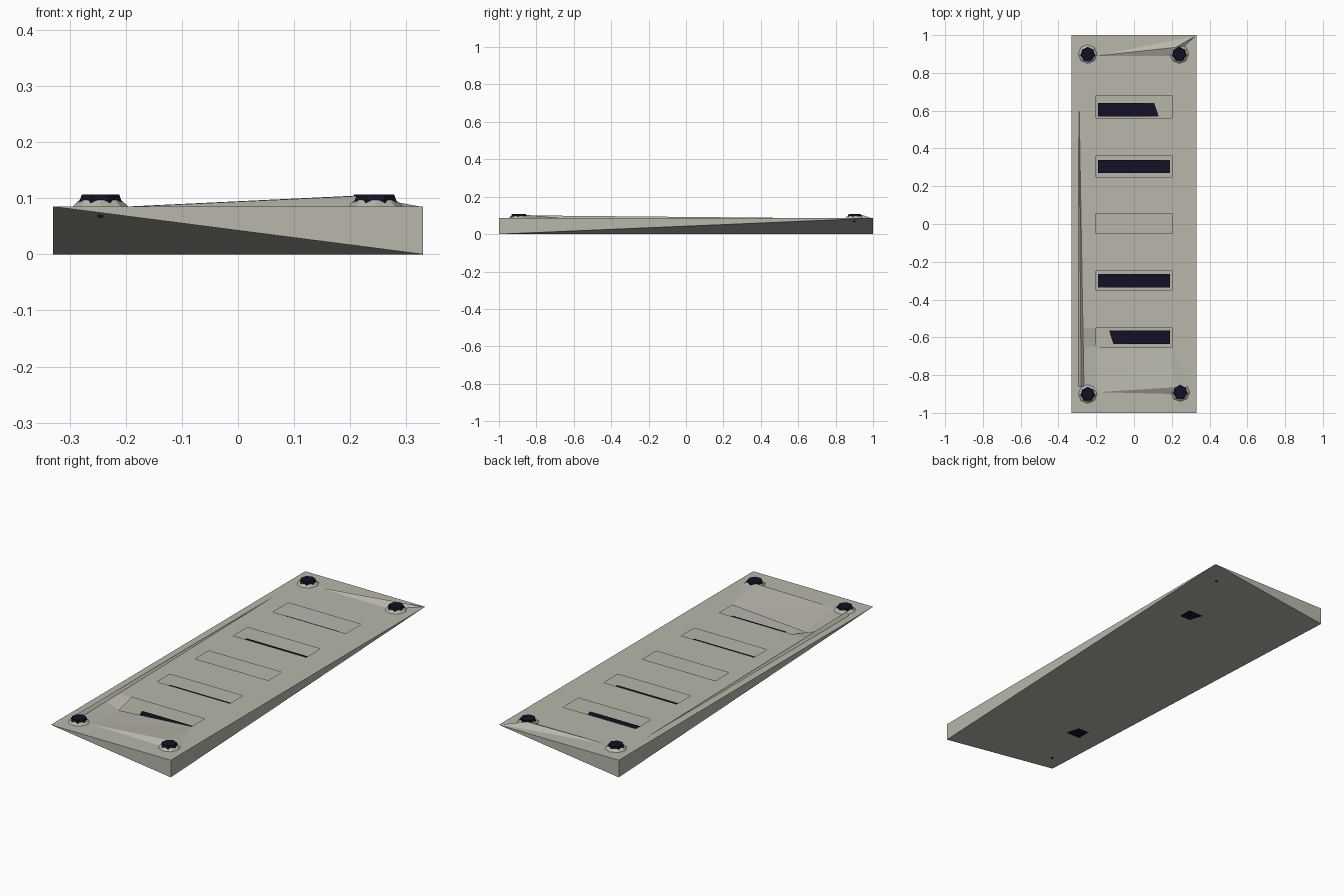
import bpy, bmesh

if "Cube" in bpy.data.objects:
    bpy.data.objects.remove(bpy.data.objects["Cube"], do_unlink=True)

W, L, TOP = 0.33, 1.0, 0.085


def material(name, color):
    m = bpy.data.materials.new(name)
    m.use_nodes = True
    m.diffuse_color = (*color, 1)
    bsdf = next(n for n in m.node_tree.nodes if n.type == 'BSDF_PRINCIPLED')
    bsdf.inputs["Base Color"].default_value = (*color, 1)
    return m


STONE = material("warm_grey", (0.48, 0.47, 0.41))
NAVY = material("dark_navy", (0.006, 0.005, 0.018))


def finish(name, bm, mat):
    mesh = bpy.data.meshes.new(name)
    bm.to_mesh(mesh)
    bm.free()
    mesh.materials.append(mat)
    obj = bpy.data.objects.new(name, mesh)
    bpy.context.collection.objects.link(obj)
    return obj


def sheet(name, faces, mat):
    bm = bmesh.new()
    for pts in faces:
        bm.faces.new([bm.verts.new(p) for p in pts])
    bmesh.ops.remove_doubles(bm, verts=bm.verts, dist=1e-5)
    return finish(name, bm, mat)


def cone(bm, x, y, z0, z1, r0, r1, sides, caps):
    res = bmesh.ops.create_cone(bm, cap_ends=caps, segments=sides,
                                radius1=r0, radius2=r1, depth=z1 - z0)
    bmesh.ops.translate(bm, verts=res["verts"], vec=(x, y, (z0 + z1) / 2))


# Top panel: a grid with five rectangular openings and one sunken corner
slots = [(-0.65, -0.55), (-0.35, -0.25), (-0.05, 0.055), (0.25, 0.36), (0.56, 0.68)]
xs = [-W, -0.28, -0.2, 0.2, W]
ys = [-L, -0.88] + [y for s in slots for y in s] + [L]


def top_point(x, y):
    sunken = (x, y) == (-0.2, -0.65)
    return (x, y, 0.058 if sunken else TOP)


cells = []
for x0, x1 in zip(xs, xs[1:]):
    for y0, y1 in zip(ys, ys[1:]):
        if x0 == -0.2 and (y0, y1) in slots:
            continue
        cells.append([top_point(x0, y0), top_point(x1, y0),
                      top_point(x1, y1), top_point(x0, y1)])
sheet("top_panel", cells, STONE)

# Tapered walls and creased underside: two opposite corners reach the ground
A, B = (-W, -L, TOP), (W, -L, TOP)
C, D = (W, L, TOP), (-W, L, TOP)
low_front, low_back = (W, -L, 0), (-W, L, 0)
sheet("walls_and_underside", [
    (A, low_front, B), (B, low_front, C),
    (C, low_back, D), (D, low_back, A),
    (A, low_back, low_front), (C, low_front, low_back)], STONE)

# Dark slats inside the openings; the middle one is empty
for i, y in enumerate((-0.6, -0.3, 0.305, 0.605)):
    z = 0.041
    sheet(f"slat_{i + 1}", [[(-0.19, y - 0.035, z), (0.19, y - 0.035, z),
                             (0.19, y + 0.035, z), (-0.19, y + 0.035, z)]], NAVY)

# Corner bolts with flared collars and thin shafts
for name, x, y in (("front_right", -0.245, -0.9), ("front_left", 0.245, -0.89),
                   ("back_right", -0.245, 0.9), ("back_left", 0.24, 0.9)):
    bm = bmesh.new()
    cone(bm, x, y, TOP, 0.097, 0.05, 0.036, 8, False)
    finish(name + "_collar", bm, STONE)
    bm = bmesh.new()
    cone(bm, x, y, 0.087, 0.107, 0.041, 0.034, 7, True)
    cone(bm, x, y, 0.066, 0.09, 0.006, 0.006, 6, True)
    finish(name + "_bolt", bm, NAVY)


# Low faceted ridges running from bolt to bolt
def ridge(name, apex, base):
    sheet(name, [(apex, (*p, TOP), (*q, TOP))
                 for p, q in zip(base, base[1:] + base[:1])], STONE)


ridge("front_ridge", (0.215, -0.865, 0.104),
      [(-0.19, -0.89), (0.21, -0.9), (0.29, -0.86), (0.2, -0.66)])
ridge("back_ridge", (0.22, 0.935, 0.105),
      [(-0.2, 0.89), (0.21, 0.89), (0.325, 0.995)])
ridge("side_ridge", (-0.28, -0.86, 0.1),
      [(-0.292, 0.72), (-0.295, -0.86), (-0.265, -0.86)])
